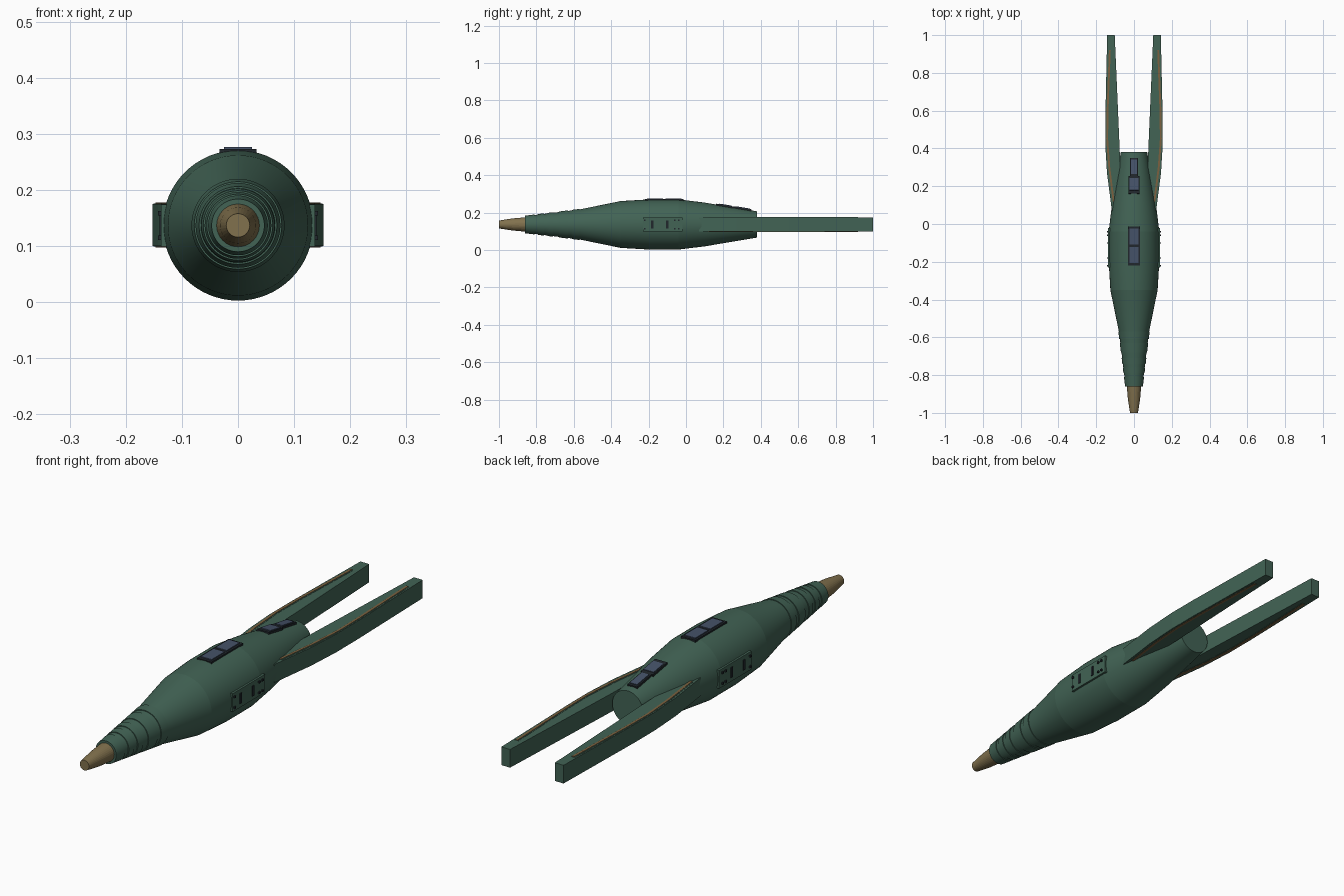
import bpy, bmesh
from math import sin, cos, pi, radians
from mathutils import Matrix

cube = bpy.data.objects.get("Cube")
if cube:
    bpy.data.objects.remove(cube, do_unlink=True)

CZ = 0.137  # height of the long axis


def material(name, rgb):
    m = bpy.data.materials.new(name)
    m.use_nodes = True
    m.diffuse_color = (*rgb, 1)
    m.node_tree.nodes["Principled BSDF"].inputs["Base Color"].default_value = (*rgb, 1)
    return m


GREEN = material("hull green", (0.054, 0.125, 0.09))
TAN = material("nose tan", (0.22, 0.165, 0.075))
BROWN = material("strip bronze", (0.2, 0.12, 0.05))
BLUE = material("window blue", (0.06, 0.085, 0.14))
DARK = material("frame dark", (0.015, 0.02, 0.025))


def finish(name, bm, mat, smooth=False):
    bmesh.ops.recalc_face_normals(bm, faces=bm.faces)
    mesh = bpy.data.meshes.new(name)
    bm.to_mesh(mesh)
    bm.free()
    mesh.materials.append(mat)
    ob = bpy.data.objects.new(name, mesh)
    bpy.context.collection.objects.link(ob)
    if smooth:
        bpy.ops.object.select_all(action="DESELECT")
        ob.select_set(True)
        bpy.context.view_layer.objects.active = ob
        bpy.ops.object.shade_smooth_by_angle(angle=radians(6.3))
    return ob


def lathe(name, profile, mat, n=64):
    """Closed turned body along y from (y, radius) pairs."""
    bm = bmesh.new()
    rings = [[bm.verts.new((r * sin(2 * pi * i / n), y, CZ + r * cos(2 * pi * i / n)))
              for i in range(n)] for y, r in profile]
    for a, b in zip(rings, rings[1:]):
        for i in range(n):
            j = (i + 1) % n
            bm.faces.new((a[i], a[j], b[j], b[i]))
    bm.faces.new(rings[0])
    bm.faces.new(rings[-1])
    return finish(name, bm, mat, True)


def box(name, centre, size, mat, tilt=0):
    bm = bmesh.new()
    bmesh.ops.create_cube(bm, size=1, matrix=Matrix.Translation(centre)
                          @ Matrix.Rotation(tilt, 4, "X") @ Matrix.Diagonal((*size, 1)))
    return finish(name, bm, mat)


def prism(name, outline, z0, z1, mat):
    """Plan outline extruded between two heights."""
    bm = bmesh.new()
    face = bm.faces.new([bm.verts.new((x, y, z0)) for x, y in outline])
    top = bmesh.ops.extrude_face_region(bm, geom=[face])["geom"]
    bmesh.ops.translate(bm, vec=(0, 0, z1 - z0),
                        verts=[v for v in top if isinstance(v, bmesh.types.BMVert)])
    return finish(name, bm, mat)


# Hull and nose
lathe("hull", [(-0.86, 0.044), (-0.57, 0.08), (-0.35, 0.125), (-0.2, 0.134),
               (-0.04, 0.134), (0.1, 0.117), (0.38, 0.07)], GREEN)
lathe("nose_cone", [(-1, 0.021), (-0.93, 0.032), (-0.85, 0.039)], TAN, 32)

# Raised bands on the neck
for i, (y, w) in enumerate([(-0.86, 0.05), (-0.79, 0.03), (-0.74, 0.03),
                            (-0.68, 0.05), (-0.61, 0.04)]):
    r0 = 0.044 + (y + 0.86) * 0.124
    r1 = r0 + w * 0.124
    lathe(f"neck_band_{i + 1}", [(y, r0 + 0.003), (y + w, r1 + 0.003)], GREEN)

# Long rear arms with inlaid strips above and below
for side, s in (("left", 1), ("right", -1)):
    arm = [(0.117, 0.07), (0.143, 0.27), (0.152, 0.42), (0.152, 0.55), (0.142, 1),
           (0.102, 1), (0.076, 0.4), (0.07, 0.2), (0.09, 0.07)]
    prism(f"{side}_arm", [(s * x, y) for x, y in arm], 0.1, 0.175, GREEN)
    path = [(0.108, 0.12), (0.131, 0.3), (0.142, 0.45), (0.14, 0.6), (0.128, 0.92)]
    for half, mat, lift in ((0.009, GREEN, 0.001), (0.005, BROWN, 0.0025)):
        outline = ([(s * (x + half), y) for x, y in path]
                   + [(s * (x - half), y) for x, y in reversed(path)])
        kind = "strip" if mat is BROWN else "strip_bed"
        prism(f"{side}_{kind}_top", outline, 0.17, 0.175 + lift, mat)
        prism(f"{side}_{kind}_bottom", outline, 0.1 - lift, 0.105, mat)

    # Side service panel with slots and bolts
    box(f"{side}_panel", (s * 0.126, -0.125, CZ), (0.022, 0.21, 0.075), GREEN)
    for k, y in enumerate((-0.18, -0.1)):
        box(f"{side}_panel_slot_{k + 1}", (s * 0.137, y, CZ), (0.006, 0.012, 0.042), DARK)
    for k, y in enumerate((-0.22, -0.06, -0.04)):
        for z in (-0.022, 0.022):
            box(f"{side}_panel_bolt_{k + 1}", (s * 0.138, y, CZ + z),
                (0.01, 0.008, 0.008), DARK)

# Main canopy on top of the hull
box("canopy_frame", (0, -0.117, 0.264), (0.066, 0.205, 0.018), DARK)
for k, (y, length) in enumerate(((-0.067, 0.085), (-0.165, 0.085))):
    box(f"canopy_window_{k + 1}", (0, y, 0.271), (0.05, length, 0.012), BLUE)

# Rear hatch following the taper
slope = -0.16
for name, y, width, length, lift, mat in (
        ("rear_frame_front", 0.207, 0.056, 0.095, 0.002, DARK),
        ("rear_frame_back", 0.3, 0.044, 0.1, 0.002, DARK),
        ("rear_window_front", 0.21, 0.046, 0.065, 0.005, BLUE),
        ("rear_window_back", 0.302, 0.032, 0.078, 0.005, BLUE)):
    z = CZ + 0.117 - (y - 0.1) * 0.161 + lift
    box(name, (0, y, z - 0.004), (width, length, 0.012), mat, slope)
